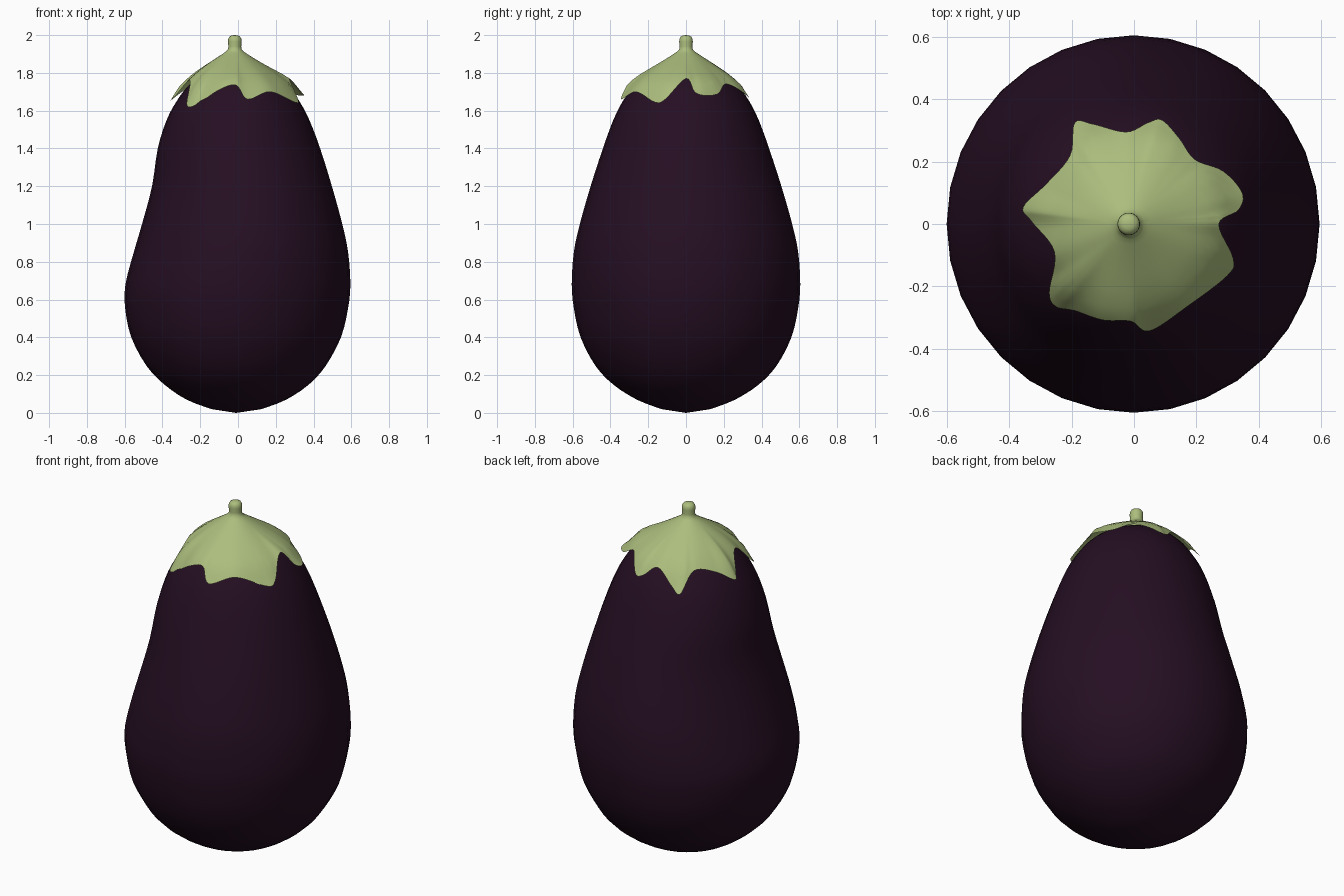
import bpy
import math

if "Cube" in bpy.data.objects:
    bpy.data.objects.remove(bpy.data.objects["Cube"])


def material(name, rgb):
    m = bpy.data.materials.new(name)
    m.diffuse_color = (*rgb, 1)
    m.use_nodes = True
    m.node_tree.nodes["Principled BSDF"].inputs["Base Color"].default_value = m.diffuse_color
    return m


def spline(pts, n, closed=False):
    """Smooth curve through points, n steps per span."""
    out, c = [], len(pts)
    get = (lambda i: pts[i % c]) if closed else (lambda i: pts[max(0, min(c - 1, i))])
    for i in range(c if closed else c - 1):
        for k in range(n):
            t = k / n
            out.append(tuple(
                0.5 * (2 * b + (d - a) * t + (2 * a - 5 * b + 4 * d - e) * t * t
                       + (3 * b - a - 3 * d + e) * t ** 3)
                for a, b, d, e in zip(get(i - 1), get(i), get(i + 1), get(i + 2))))
    if not closed:
        out.append(pts[-1])
    return out


def lerp_table(table, v):
    """Row of the table interpolated at first column = v."""
    for a, b in zip(table, table[1:]):
        if v <= b[0]:
            t = max(0, (v - a[0]) / (b[0] - a[0]))
            return [p + (q - p) * t for p, q in zip(a, b)]
    return list(table[-1])


def skin(name, rings, mat, bottom=None, top=None):
    """Join rings listed from bottom to top, closing the ends with poles."""
    n = len(rings[0])
    verts = [p for r in rings for p in r]
    faces = []
    for j in range(len(rings) - 1):
        for i in range(n):
            k = (i + 1) % n
            faces.append((j * n + i, j * n + k, (j + 1) * n + k, (j + 1) * n + i))
    if bottom:
        verts.append(bottom)
        faces += [((i + 1) % n, i, len(verts) - 1) for i in range(n)]
    if top:
        verts.append(top)
        o = (len(rings) - 1) * n
        faces += [(o + i, o + (i + 1) % n, len(verts) - 1) for i in range(n)]
    me = bpy.data.meshes.new(name)
    me.from_pydata(verts, [], faces)
    me.materials.append(mat)
    me.polygons.foreach_set("use_smooth", [True] * len(me.polygons))
    me.update()
    ob = bpy.data.objects.new(name, me)
    bpy.context.collection.objects.link(ob)
    return ob


purple = material("dark purple skin", (0.018, 0.0045, 0.016))
green = material("pale green", (0.41, 0.51, 0.205))

# Fruit body: height, left edge, right edge, half depth
body = spline([
    (0.02, -0.14, 0.125, 0.13), (0.07, -0.272, 0.255, 0.26),
    (0.15, -0.39, 0.375, 0.385), (0.25, -0.485, 0.465, 0.48),
    (0.4, -0.565, 0.545, 0.558), (0.55, -0.597, 0.582, 0.593),
    (0.68, -0.596, 0.595, 0.605), (0.85, -0.552, 0.583, 0.594),
    (1.0, -0.508, 0.552, 0.562), (1.2, -0.455, 0.497, 0.505),
    (1.4, -0.425, 0.435, 0.44), (1.55, -0.378, 0.378, 0.385),
    (1.65, -0.325, 0.325, 0.335), (1.73, -0.265, 0.265, 0.275),
    (1.79, -0.195, 0.185, 0.195), (1.83, -0.115, 0.085, 0.1)], 3)
rings = []
for z, x0, x1, ry in body:
    rings.append([((x0 + x1) / 2 + (x1 - x0) / 2 * math.cos(a), ry * math.sin(a), z)
                  for a in (math.tau * i / 32 for i in range(32))])
skin("fruit_body", rings, purple, (-0.01, 0, 0.0), (-0.015, 0, 1.845))


# Calyx: lobed outline, draped over the top of the fruit
def lift(x, y, z):
    """Raise a point until it clears the fruit."""
    while z < 1.84:
        _, x0, x1, ry = lerp_table(body, z)
        if math.hypot((x - (x0 + x1) / 2) / ((x1 - x0) / 2), y / ry) > 1.025:
            break
        z += 0.003
    return z


outline = spline([
    (0.272, 0.0, 1.77), (0.335, 0.045, 1.70), (0.347, 0.1, 1.68), (0.285, 0.17, 1.69),
    (0.195, 0.207, 1.74), (0.145, 0.275, 1.715), (0.09, 0.333, 1.67), (0.045, 0.325, 1.68),
    (-0.025, 0.295, 1.73), (-0.13, 0.32, 1.66), (-0.19, 0.325, 1.63),
    (-0.205, 0.22, 1.73), (-0.28, 0.13, 1.71), (-0.355, 0.055, 1.655),
    (-0.33, 0.01, 1.68), (-0.255, -0.09, 1.76), (-0.272, -0.22, 1.64),
    (-0.25, -0.265, 1.62), (-0.19, -0.278, 1.65), (-0.1, -0.308, 1.71), (-0.01, -0.312, 1.735),
    (0.05, -0.343, 1.66), (0.17, -0.265, 1.70), (0.30, -0.165, 1.645), (0.318, -0.11, 1.66)],
    6, closed=True)
drape = [(0.036, 1.925), (0.05, 1.91), (0.1, 1.878), (0.2, 1.815),
         (0.25, 1.78), (0.3, 1.735), (0.35, 1.66), (0.39, 1.61)]
CX = -0.017
polar = [(math.atan2(y, x - CX), math.hypot(x - CX, y), z) for x, y, z in outline]
rings = []
for t in (1, 0.92, 0.84, 0.75, 0.65, 0.54, 0.42, 0.3, 0.2, 0.1, 0.045, 0):
    ring = []
    for a, big, tip in polar:
        r = 0.036 + (big - 0.036) * t
        z = lerp_table(drape, r)[1] + (tip - lerp_table(drape, big)[1]) * t ** 3
        x, y = CX + r * math.cos(a), r * math.sin(a)
        ring.append((x, y, lift(x, y, z)))
    rings.append(ring)
# Stem nub with a rounded end, continuing from the calyx
for r, z in ((0.034, 1.94), (0.036, 1.965), (0.035, 1.98), (0.028, 1.992), (0.016, 1.998)):
    rings.append([(CX + r * math.cos(a), r * math.sin(a), z) for a, _, _ in polar])
skin("calyx_and_stem", rings, green, top=(CX, 0, 2.0))
